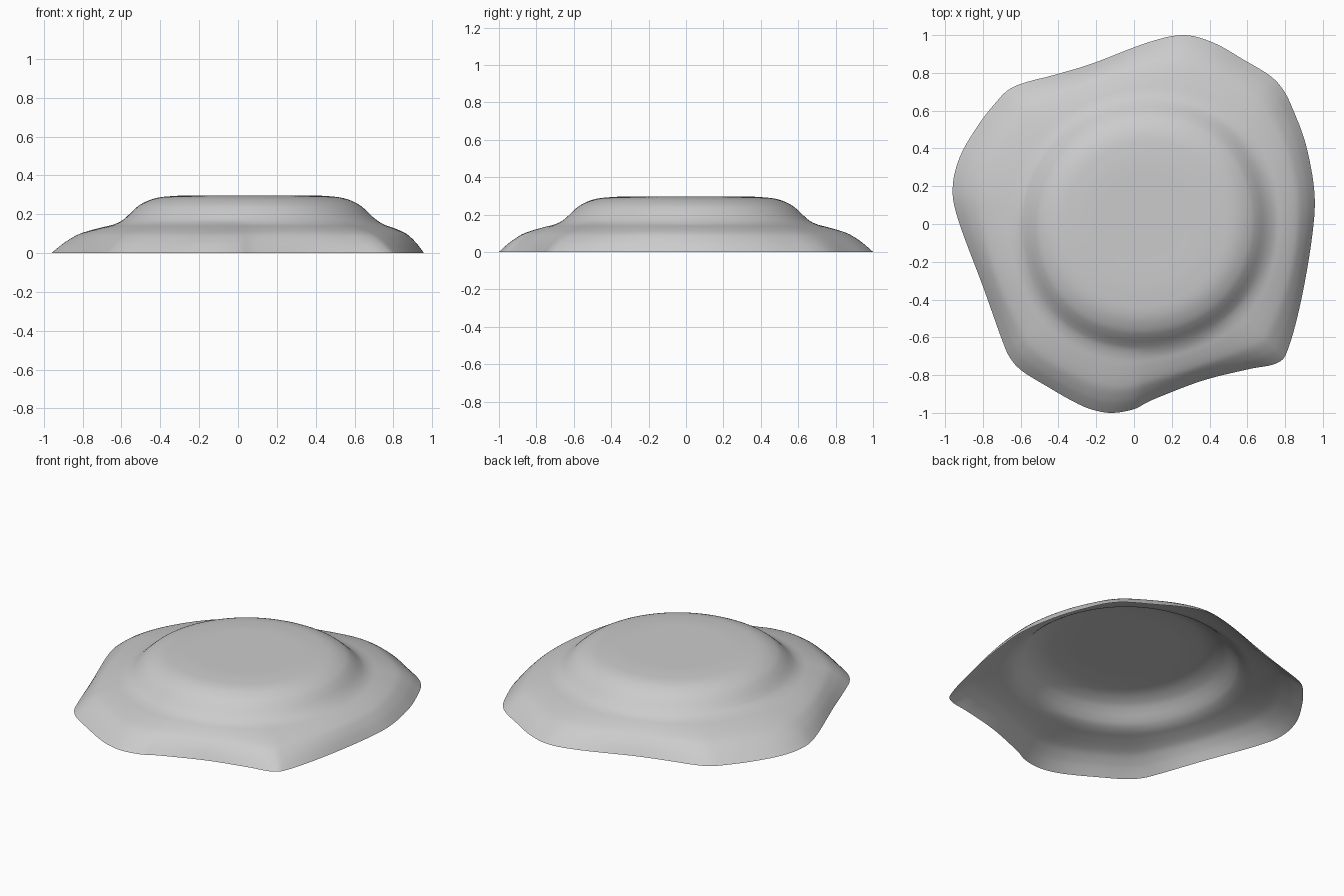
import bpy
import bmesh
from mathutils import Vector

cube = bpy.data.objects.get("Cube")
if cube:
    bpy.data.objects.remove(cube, do_unlink=True)


def spline(points, steps, closed):
    """Catmull-Rom curve through points of any dimension."""
    pts = [Vector(p) for p in points]
    n = len(pts)
    pick = (lambda i: pts[i % n]) if closed else (lambda i: pts[min(max(i, 0), n - 1)])
    out = []
    for i in range(n if closed else n - 1):
        a, b, c, d = (pick(i + k) for k in (-1, 0, 1, 2))
        for s in range(steps):
            t = s / steps
            out.append(b + (c - a) * (t / 2)
                       + (a * 2 - b * 5 + c * 4 - d) * (t * t / 2)
                       + (b * 3 - a - c * 3 + d) * (t ** 3 / 2))
    if not closed:
        out.append(pts[-1])
    return out


# Lobed outline on the ground, clockwise from the back
RIM = [(.26, 1), (.42, .96), (.58, .87), (.72, .785), (.79, .71), (.84, .61),
       (.91, .42), (.955, .17), (.945, -.05), (.89, -.38), (.82, -.65),
       (.76, -.735), (.6, -.77), (.36, -.83), (.1, -.93), (0, -.98), (-.12, -1),
       (-.23, -.98), (-.33, -.935), (-.46, -.86), (-.59, -.78), (-.655, -.71),
       (-.7, -.61), (-.8, -.33), (-.93, .02), (-.96, .19), (-.92, .36),
       (-.82, .53), (-.73, .645), (-.665, .71), (-.58, .748), (-.42, .79),
       (-.22, .85), (.07, .96)]

# Round plateau: radius and height
PLATEAU = [(.2, .297), (.32, .297), (.4, .293), (.46, .287), (.51, .274),
           (.56, .25), (.595, .222), (.63, .188), (.66, .164)]
# Skirt: share of the way to the rim and height
SKIRT = [(.13, .146), (.3, .132), (.5, .113), (.65, .093), (.8, .06), (.9, .032), (1, 0)]

FOOT = .66
CENTRE = Vector((.06, 0))
RIDGE = Vector((.65, .76))  # direction in which the plateau is slightly drawn out

# Columns: radius, way to the rim, height
profile = [(r, 0, z) for r, z in PLATEAU] + [(FOOT, t, z) for t, z in SKIRT]
profile = spline(profile, 4, False)

rays = [p - CENTRE for p in spline(RIM, 6, True)]
count = len(rays)
reach = [ray.length for ray in rays]
# Softer outline that the inner part of the skirt follows
SPAN = 8
soft = [sum(reach[(i + k) % count] for k in range(-SPAN, SPAN + 1)) / (2 * SPAN + 1)
        for i in range(count)]

bm = bmesh.new()
rings = []
for radius, way, height in profile:
    ring = []
    for i, ray in enumerate(rays):
        unit = ray.normalized()
        inner = radius * (1 + .04 * unit.dot(RIDGE) ** 6)
        outer = soft[i] + (reach[i] - soft[i]) * way
        xy = CENTRE + unit * (inner + way * (outer - inner))
        ring.append(bm.verts.new((xy.x, xy.y, max(height, 0))))
    rings.append(ring)

for inner, outer in zip(rings, rings[1:]):
    for i in range(count):
        j = (i + 1) % count
        bm.faces.new((inner[i], inner[j], outer[j], outer[i]))
bm.faces.new(rings[0][::-1])
for face in bm.faces:
    face.smooth = True

mesh = bpy.data.meshes.new("lobed_mound")
bm.to_mesh(mesh)
bm.free()

# Plain grey surface
grey = bpy.data.materials.new("light grey")
grey.use_nodes = True
colour = (.6, .6, .6, 1)
grey.diffuse_color = colour
grey.node_tree.nodes["Principled BSDF"].inputs["Base Color"].default_value = colour
mesh.materials.append(grey)

mound = bpy.data.objects.new("lobed_mound", mesh)
bpy.context.collection.objects.link(mound)
